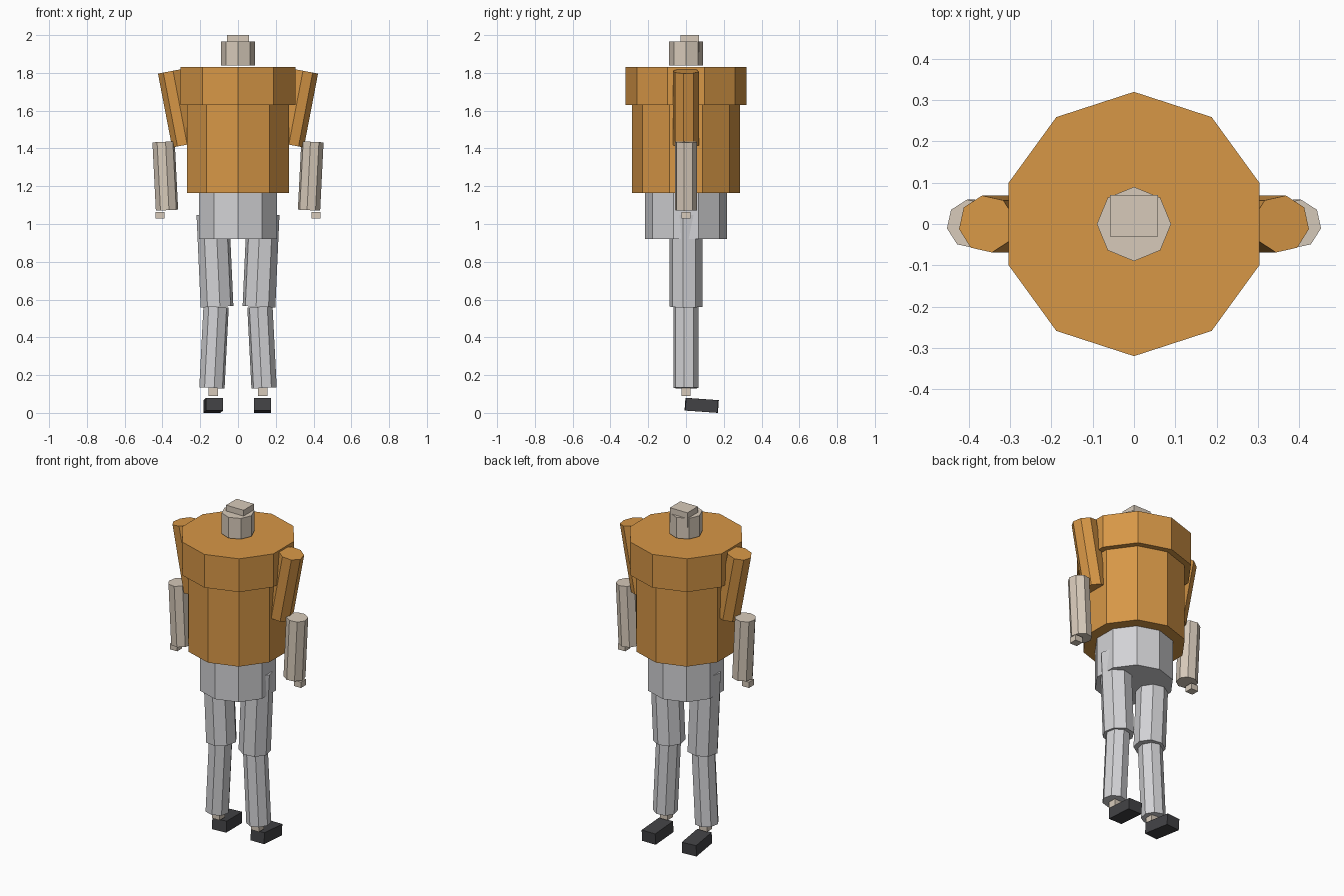
import bpy, bmesh, math
from mathutils import Matrix, Vector

if "Cube" in bpy.data.objects:
    bpy.data.objects.remove(bpy.data.objects["Cube"])


def material(name, color):
    m = bpy.data.materials.new(name)
    m.diffuse_color = (*color, 1)
    m.use_nodes = True
    m.node_tree.nodes["Principled BSDF"].inputs["Base Color"].default_value = m.diffuse_color
    return m


ORANGE = material("orange cloth", (0.68, 0.31, 0.062))
GREY = material("grey cloth", (0.65, 0.65, 0.67))
SKIN = material("pale skin", (0.68, 0.59, 0.49))
DARK = material("dark shoe", (0.055, 0.055, 0.06))


def finish(bm, name, mat):
    mesh = bpy.data.meshes.new(name)
    bm.to_mesh(mesh)
    bm.free()
    mesh.materials.append(mat)
    obj = bpy.data.objects.new(name, mesh)
    bpy.context.collection.objects.link(obj)
    return obj


def prism(name, mat, sides, radius, start, end, spin):
    """Faceted cylinder between two points; spin is the angle of its first corner."""
    start, end = Vector(start), Vector(end)
    axis = end - start
    bm = bmesh.new()
    rings = []
    tilt = Vector((0, 0, 1)).rotation_difference(axis.normalized()).to_matrix()
    for centre in (start, end):
        rings.append([bm.verts.new(centre + tilt @ Vector((
            radius * math.cos(spin + math.tau * i / sides),
            radius * math.sin(spin + math.tau * i / sides), 0))) for i in range(sides)])
    for i in range(sides):
        j = (i + 1) % sides
        bm.faces.new((rings[0][i], rings[0][j], rings[1][j], rings[1][i]))
    bm.faces.new(rings[0][::-1])
    bm.faces.new(rings[1])
    return finish(bm, name, mat)


def box(name, mat, centre, size, rot=Matrix.Identity(4)):
    bm = bmesh.new()
    bmesh.ops.create_cube(bm, size=1, matrix=Matrix.Translation(centre) @ rot
                          @ Matrix.Diagonal((*size, 1)))
    return finish(bm, name, mat)


# Trunk and head
UP = math.radians(90)
for name, mat, sides, r, z0, z1 in (
        ("hips", GREY, 10, 0.218, 0.92, 1.165),
        ("torso", ORANGE, 10, 0.285, 1.165, 1.63),
        ("chest", ORANGE, 10, 0.32, 1.63, 1.83),
        ("head", SKIN, 8, 0.09, 1.84, 1.965)):
    prism(name, mat, sides, r, (0, 0, z0), (0, 0, z1), UP)
box("head_top", SKIN, (0, 0.02, 1.955), (0.116, 0.1, 0.09))

# Limbs: name, material, radius, lower x and z, upper x and z
LIMBS = (
    ("upper_arm", ORANGE, 0.07, 0.281, 1.418, 0.356, 1.809),
    ("forearm", SKIN, 0.06, 0.376, 1.073, 0.394, 1.435),
    ("thigh", GREY, 0.088, 0.111, 0.562, 0.133, 1.052),
    ("shin", GREY, 0.068, 0.138, 0.132, 0.116, 0.562),
)
for label, s in (("left", -1), ("right", 1)):
    spin = -UP - s * math.radians(10)
    for name, mat, r, x0, z0, x1, z1 in LIMBS:
        prism(f"{label}_{name}", mat, 8, r, (s * x0, 0, z0), (s * x1, 0, z1), spin)
    # Hands, ankles and shoes
    box(f"{label}_hand", SKIN, (s * 0.412, 0, 1.047), (0.048, 0.048, 0.035))
    box(f"{label}_ankle", SKIN, (s * 0.131, 0, 0.112), (0.052, 0.05, 0.046))
    yaw = Matrix.Rotation(math.radians(5 if s < 0 else 0), 4, 'Z')
    pitch = Matrix.Rotation(math.radians(-4), 4, 'X')
    box(f"{label}_shoe", DARK, (s * 0.131, 0.083, 0.04), (0.09, 0.17, 0.067), yaw @ pitch)
